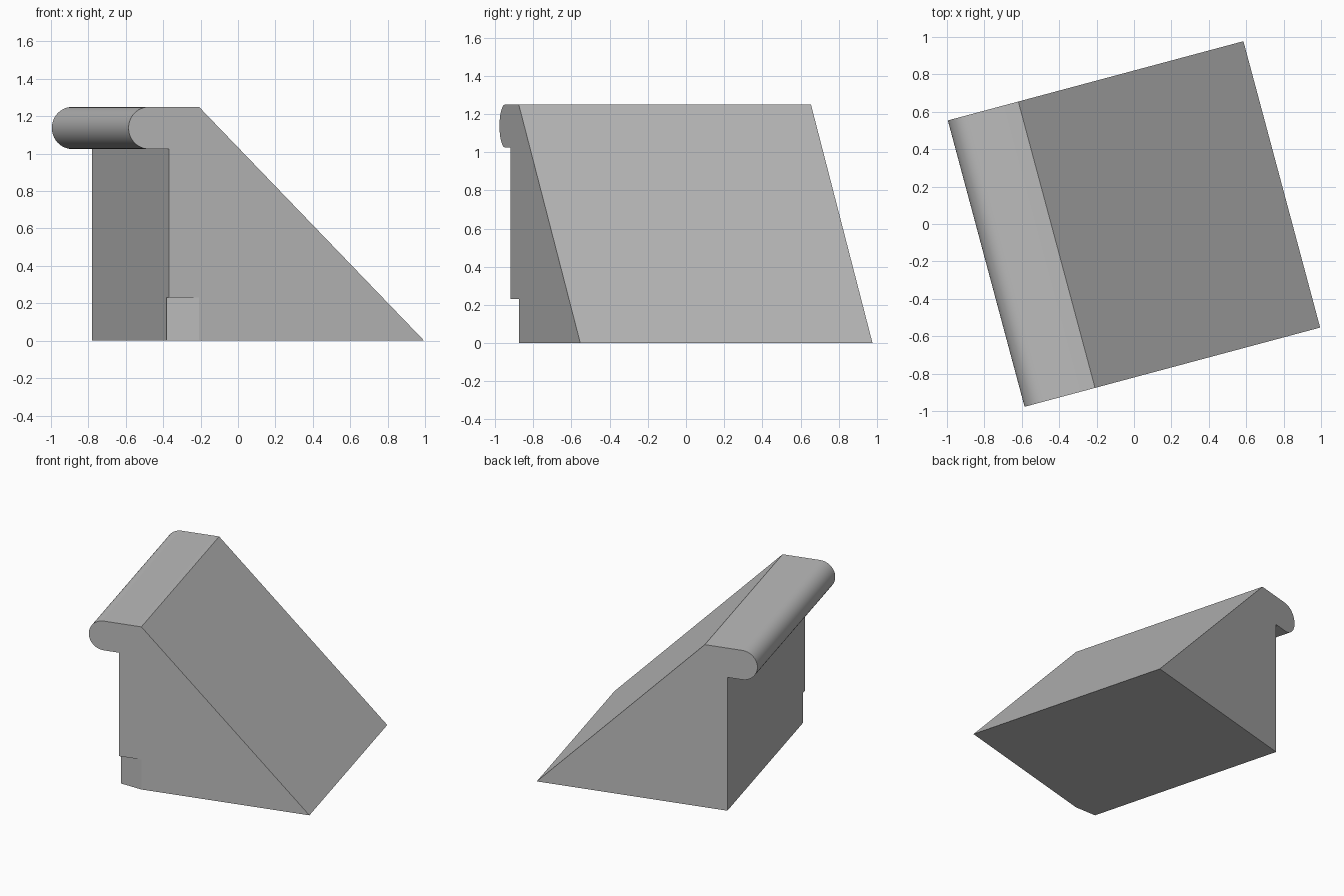
import bpy, bmesh, math
from mathutils import Matrix

cube = bpy.data.objects.get("Cube")
if cube:
    bpy.data.objects.remove(cube, do_unlink=True)

GREY = (0.5, 0.5, 0.5, 1)
mat = bpy.data.materials.new("plain grey")
mat.use_nodes = True
mat.diffuse_color = GREY
mat.node_tree.nodes["Principled BSDF"].inputs["Base Color"].default_value = GREY

TURN = math.radians(15)
HALF_W, HALF_D, TOP = 0.818, 0.7925, 1.25
WALL, RIDGE, LIP_R = -0.595, -0.428, 0.1125


def prism(name, points, direction):
    """Extrude a closed outline, then turn it with the whole model."""
    bm = bmesh.new()
    face = bm.faces.new([bm.verts.new(p) for p in points])
    new = bmesh.ops.extrude_face_region(bm, geom=[face])["geom"]
    bmesh.ops.translate(bm, vec=direction,
                        verts=[v for v in new if isinstance(v, bmesh.types.BMVert)])
    bmesh.ops.recalc_face_normals(bm, faces=bm.faces)
    bm.transform(Matrix.Rotation(TURN, 4, "Z"))
    mesh = bpy.data.meshes.new(name)
    bm.to_mesh(mesh)
    bm.free()
    ob = bpy.data.objects.new(name, mesh)
    ob.data.materials.append(mat)
    bpy.context.collection.objects.link(ob)
    return ob


# Sloped body with rounded overhanging lip
lip_x, lip_z, steps = -HALF_W + LIP_R, TOP - LIP_R, 24
outline = [(HALF_W, 0), (RIDGE, TOP)]
for i in range(steps + 1):
    a = math.pi / 2 + math.pi * i / steps
    outline.append((lip_x + LIP_R * math.cos(a), lip_z + LIP_R * math.sin(a)))
outline += [(WALL, TOP - 2 * LIP_R), (WALL, 0)]
body = prism("wedge_body", [(x, -HALF_D, z) for x, z in outline], (0, 2 * HALF_D, 0))

# Cutter for the slanted notch at the foot of the front corner
slope = math.tan(TURN)
near, far = RIDGE + 0.1, WALL - 0.1
cut = [(near, -HALF_D - 0.1 * slope), (far, -HALF_D + (RIDGE - far) * slope),
       (far, -HALF_D - 0.2), (near, -HALF_D - 0.2)]
cutter = prism("notch_cutter", [(x, y, -0.1) for x, y in cut], (0, 0, 0.33))
cutter.hide_render = True

mod = body.modifiers.new("notch", "BOOLEAN")
mod.operation = "DIFFERENCE"
mod.solver = "EXACT"
mod.object = cutter
bpy.ops.object.select_all(action="DESELECT")
bpy.context.view_layer.objects.active = body
body.select_set(True)
bpy.ops.object.modifier_apply(modifier=mod.name)
bpy.data.objects.remove(cutter, do_unlink=True)
bpy.ops.object.shade_smooth_by_angle(angle=math.radians(14))
